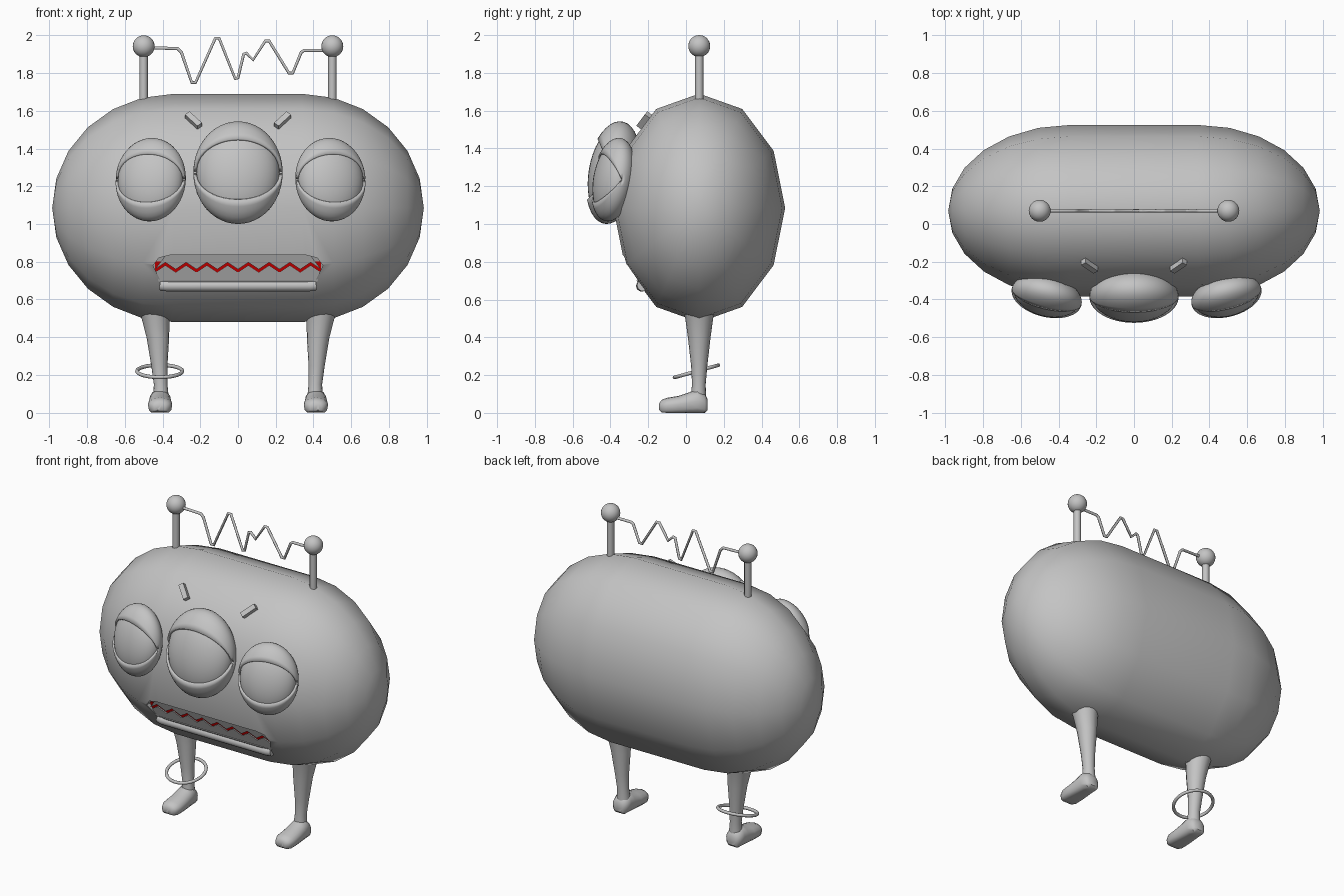
import bpy, bmesh
from math import sin, cos, radians, pi
from mathutils import Vector, Matrix

if "Cube" in bpy.data.objects:
    bpy.data.objects.remove(bpy.data.objects["Cube"], do_unlink=True)


def material(name, color):
    m = bpy.data.materials.new(name)
    m.use_nodes = True
    m.diffuse_color = color
    m.node_tree.nodes["Principled BSDF"].inputs["Base Color"].default_value = color
    return m


GREY = material("grey_skin", (0.55, 0.55, 0.55, 1))
RED = material("red_mouth", (0.8, 0.0, 0.0, 1))


def smooth(ob, angle=45):
    bpy.ops.object.select_all(action='DESELECT')
    ob.select_set(True)
    bpy.context.view_layer.objects.active = ob
    bpy.ops.object.shade_smooth_by_angle(angle=radians(angle))


def loft(name, rings, mat=GREY, closed=True, caps=True, fix=True):
    """Skin a list of point rings into one mesh object."""
    bm = bmesh.new()
    vs = [[bm.verts.new(p) for p in ring] for ring in rings]
    n = len(vs[0])
    for a, b in zip(vs, vs[1:]):
        for j in range(n if closed else n - 1):
            k = (j + 1) % n
            bm.faces.new((a[j], b[j], b[k], a[k]))
    if caps:
        bm.faces.new(vs[0])
        bm.faces.new(vs[-1])
    if fix:
        bmesh.ops.remove_doubles(bm, verts=bm.verts, dist=1e-5)
        bmesh.ops.recalc_face_normals(bm, faces=bm.faces)
    me = bpy.data.meshes.new(name)
    bm.to_mesh(me)
    bm.free()
    me.materials.append(mat)
    ob = bpy.data.objects.new(name, me)
    bpy.context.collection.objects.link(ob)
    smooth(ob)
    return ob


def tube(name, points, radius):
    cu = bpy.data.curves.new(name, 'CURVE')
    cu.dimensions = '3D'
    cu.bevel_depth = radius
    cu.bevel_resolution = 3
    cu.use_fill_caps = True
    sp = cu.splines.new('POLY')
    sp.points.add(len(points) - 1)
    for p, co in zip(sp.points, points):
        p.co = (*co, 1)
    cu.materials.append(GREY)
    ob = bpy.data.objects.new(name, cu)
    bpy.context.collection.objects.link(ob)
    return ob


def name_part(name, mat=GREY):
    ob = bpy.context.object
    ob.name = name
    ob.data.materials.append(mat)
    smooth(ob)
    return ob


# Body: stretched twelve-sided capsule lying along x
MID_Y, MID_Z = 0.07, 1.085
rings = []
for side in (-1, 1):
    for i in range(7):
        t = radians(15 * (6 - i if side < 0 else i))
        x = side * (0.34 + 0.645 * sin(t))
        s = cos(t)
        rings.append([(x, MID_Y + 0.455 * s * cos(k * pi / 6),
                       MID_Z + 0.605 * s * sin(k * pi / 6)) for k in range(12)])
body = loft("body", rings, caps=False)


# Mouth parts are prisms raised from a slanted plane
def prism(name, outline, low, high, mat=GREY):
    return loft(name, [[(x, -0.27 - 0.43 * (z - 0.765) - d, z) for x, z in outline]
                       for d in (low, high)], mat)


half = [(0.36, 0.835), (0.42, 0.82), (0.45, 0.78), (0.41, 0.70)]
cutter = prism("mouth_cutter", half + [(-x, z) for x, z in reversed(half)], 0, 0.2)
cutter.hide_render = True
mod = body.modifiers.new("mouth", 'BOOLEAN')
mod.operation = 'DIFFERENCE'
mod.solver = 'EXACT'
mod.object = cutter
bpy.context.view_layer.objects.active = body
bpy.ops.object.modifier_apply(modifier="mouth")
bpy.data.objects.remove(cutter, do_unlink=True)
smooth(body)

prism("mouth_inside", [(-0.44, 0.74), (0.44, 0.74), (0.44, 0.80), (-0.44, 0.80)],
      -0.01, 0.004, RED)
STEPS = 16
zigzag = [(-0.44 + 0.88 * i / STEPS, 0.77 + (0.018 if i % 2 else -0.018))
          for i in range(STEPS + 1)]
for name, gap, edge, width in (("upper_teeth", 0.008, 0.84, 0.38),
                               ("lower_teeth", -0.008, 0.695, 0.42)):
    prism(name, [(x, z + gap) for x, z in zigzag] + [(width, edge), (-width, edge)],
          -0.01, 0.012)
tube("lower_lip", [(-0.41, -0.23, 0.675), (-0.38, -0.235, 0.672),
                   (0.38, -0.235, 0.672), (0.41, -0.23, 0.675)], 0.03)


# Eyes: ball plus a lid shell with a wedge left open
def eye(name, center, radii, upper, lower, turn):
    pose = (Matrix.Translation(center) @ Matrix.Rotation(radians(turn), 4, 'Z')
            @ Matrix.Rotation(radians(-10), 4, 'X'))
    bpy.ops.mesh.primitive_uv_sphere_add(segments=32, ring_count=20, radius=0.93)
    ball = name_part(name + "_ball")
    ball.matrix_world = pose @ Matrix.Diagonal((*radii, 1))
    rings = []
    for i in range(25):
        t = radians(-88 + 176 * i / 24)
        ring = []
        for j in range(31):
            a = radians(upper + (360 - lower - upper) * j / 30)
            ring.append((radii[0] * sin(t), -radii[1] * cos(t) * cos(a),
                         radii[2] * cos(t) * sin(a)))
        rings.append(ring)
    lid = loft(name + "_lid", rings, closed=False, caps=False, fix=False)
    lid.matrix_world = pose
    shell = lid.modifiers.new("thickness", 'SOLIDIFY')
    shell.thickness = 0.018
    shell.offset = -1


eye("middle_eye", (0, -0.385, 1.272), (0.237, 0.14, 0.275), 36, 37, 0)
eye("right_eye", (-0.463, -0.385, 1.235), (0.19, 0.108, 0.224), 34, 38, -14)
eye("left_eye", (0.49, -0.385, 1.235), (0.19, 0.108, 0.224), 34, 38, 14)

# Wire between the antennae
wire = [(-0.5, 1.935), (-0.32, 1.93), (-0.3, 1.91), (-0.245, 1.75), (-0.225, 1.75),
        (-0.12, 1.985), (-0.1, 1.985), (-0.015, 1.77), (0, 1.775), (0.03, 1.9),
        (0.045, 1.905), (0.08, 1.87), (0.145, 1.97), (0.165, 1.97), (0.27, 1.8),
        (0.29, 1.8), (0.335, 1.91), (0.35, 1.92), (0.5, 1.92)]
tube("antenna_wire", [(x, MID_Y, z) for x, z in wire], 0.009)

leg_rings = [(0.445, 0.07, 0.57, 0.09), (0.437, 0.07, 0.5, 0.074),
             (0.425, 0.07, 0.4, 0.06), (0.417, 0.07, 0.25, 0.043),
             (0.41, 0.068, 0.15, 0.036), (0.408, 0.065, 0.07, 0.042)]
foot_rings = [(0.115, 0.03, 0.015, 0.07), (0.1, 0.05, 0, 0.1), (0.06, 0.058, 0, 0.125),
              (0.02, 0.06, 0, 0.11), (-0.04, 0.064, 0, 0.09), (-0.1, 0.064, 0, 0.08),
              (-0.13, 0.05, 0.003, 0.068), (-0.142, 0.03, 0.015, 0.05)]

for s, side in ((-1, "right"), (1, "left")):
    # Antenna stalk and ball
    bpy.ops.mesh.primitive_cylinder_add(vertices=12, radius=0.022, depth=0.3,
                                        location=(s * 0.5, MID_Y, 1.78))
    name_part(side + "_antenna")
    bpy.ops.mesh.primitive_uv_sphere_add(segments=24, ring_count=16, radius=0.058,
                                         location=(s * 0.5, MID_Y, 1.942))
    name_part(side + "_antenna_ball")

    # Brow bar lying on the sloping forehead
    along = Vector((s * 0.08, 0.055, 0.073)).normalized()
    out = Vector((0, -0.8, 0.6))
    out = (out - along * out.dot(along)).normalized()
    frame = Matrix((along, out, along.cross(out))).transposed().to_4x4()
    bpy.ops.mesh.primitive_cube_add(size=1)
    brow = name_part(side + "_brow")
    brow.matrix_world = (Matrix.Translation((s * 0.236, -0.22, 1.548)) @ frame
                         @ Matrix.Diagonal((0.1, 0.035, 0.032, 1)))

    # Tapered leg and rounded foot
    loft(side + "_leg", [[(s * x + r * cos(k * pi / 8), y + r * sin(k * pi / 8), z)
                          for k in range(16)] for x, y, z, r in leg_rings])
    loft(side + "_foot",
         [[(s * 0.413 + w * cos(k * pi / 8), y,
            max(low, (low + top) / 2 + (top - low) * 0.5 * sin(k * pi / 8) * 1.0
                - (0.012 if sin(k * pi / 8) < -0.3 else 0)))
           for k in range(16)] for y, w, low, top in foot_rings])

# Ankle hoop
bpy.ops.mesh.primitive_torus_add(major_radius=0.12, minor_radius=0.01,
                                 major_segments=40, minor_segments=10,
                                 location=(-0.415, 0.055, 0.22),
                                 rotation=(radians(15.6), 0, 0))
name_part("ankle_hoop")
